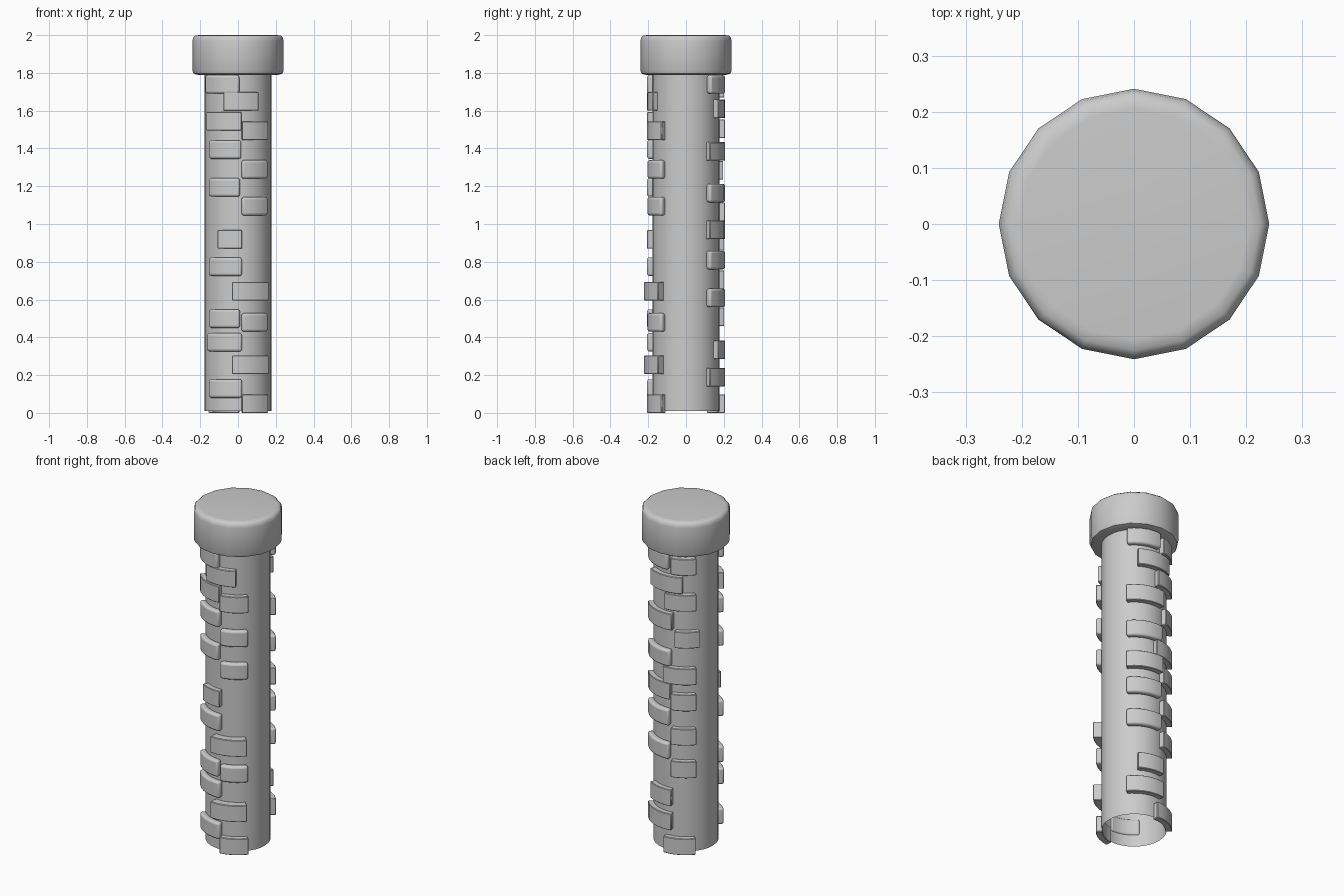
import bpy, bmesh, math

if "Cube" in bpy.data.objects:
    bpy.data.objects.remove(bpy.data.objects["Cube"])


def finish(bm, name, angle=35):
    bmesh.ops.recalc_face_normals(bm, faces=bm.faces[:])
    me = bpy.data.meshes.new(name)
    bm.to_mesh(me)
    bm.free()
    ob = bpy.data.objects.new(name, me)
    bpy.context.collection.objects.link(ob)
    bpy.ops.object.select_all(action='DESELECT')
    ob.select_set(True)
    bpy.context.view_layer.objects.active = ob
    bpy.ops.object.shade_smooth_by_angle(angle=math.radians(angle))
    return ob


def lathe(name, profile, sides, cap):
    # Stacked rings of (radius, z), closed at both ends if cap is set
    bm = bmesh.new()
    rings = [[bm.verts.new((r * math.cos(2 * math.pi * i / sides),
                            r * math.sin(2 * math.pi * i / sides), z))
              for i in range(sides)] for r, z in profile]
    for a, b in zip(rings, rings[1:]):
        for i in range(sides):
            j = (i + 1) % sides
            bm.faces.new((a[i], a[j], b[j], b[i]))
    if cap:
        bm.faces.new(rings[0])
        bm.faces.new(rings[-1])
    return finish(bm, name, 50)


def brick(name, a0, a1, z0, z1, r=0.207, rounded=False):
    # Curved block wrapped around the shaft between two angles
    bm = bmesh.new()
    n = 5
    rows = []
    for i in range(n + 1):
        a = math.radians(a0 + (a1 - a0) * i / n)
        c, s = math.cos(a), math.sin(a)
        rows.append([bm.verts.new((q * c, q * s, z))
                     for q, z in ((0.17, z0), (r, z0), (r, z1), (0.17, z1))])
    for p, q in zip(rows, rows[1:]):
        for k in range(4):
            m = (k + 1) % 4
            bm.faces.new((p[k], p[m], q[m], q[k]))
    bm.faces.new(rows[0])
    bm.faces.new(rows[-1])
    ob = finish(bm, name)
    bev = ob.modifiers.new("bevel", 'BEVEL')
    bev.width = 0.012 if rounded else 0.003
    bev.segments = 3 if rounded else 1
    bev.limit_method = 'ANGLE'
    bev.angle_limit = math.radians(40)


# Open-bottomed shaft
lathe("shaft", [(0.177, 0.01), (0.177, 1.80)], 32, False)

# Sixteen-sided cap with softened rims
lathe("cap", [(0.215, 1.79), (0.235, 1.796), (0.241, 1.81), (0.241, 1.97),
              (0.237, 1.988), (0.225, 1.998), (0.205, 2.0)], 16, True)

# Front bricks: start angle, end angle, bottom, height class
WIDE_R = 0.222
front_left = [(-149, -88, 1.69, 1), (-144, -85, 1.495, 0), (-140, -85, 1.345, 1),
              (-140, -87, 1.145, 1), (-122, -84, 0.87, 0), (-140, -84, 0.725, 1),
              (-140, -87, 0.45, 1), (-144, -84, 0.325, 1), (-140, -84, 0.08, 1)]
front_right = [(-112, -58, 1.60, 0), (-84, -39, 1.445, 0), (-84, -39, 1.24, 1),
               (-84, -39, 1.045, 1), (-98, -42, 0.595, 0), (-84, -39, 0.43, 1),
               (-98, -42, 0.205, 0), (-84, -39, 0.0, 0)]

# Back bricks
back_right = [(39, 96, 1.69, 1), (56, 120, 1.56, 0), (38, 103, 1.335, 0),
              (38, 100, 1.115, 1), (38, 100, 0.92, 0), (38, 98, 0.76, 1),
              (38, 98, 0.56, 1), (56, 102, 0.285, 0), (38, 102, 0.14, 0)]
back_left = [(101, 141, 1.67, 0), (90, 141, 1.455, 0), (107, 147, 1.235, 0),
             (87, 141, 1.015, 0), (101, 141, 0.86, 0), (101, 141, 0.655, 0),
             (101, 141, 0.46, 0), (88, 140, 0.0, 0)]

for label, group in (("front_left", front_left), ("front_right", front_right),
                     ("back_right", back_right), ("back_left", back_left)):
    for i, (a0, a1, z, rounded) in enumerate(group):
        r = WIDE_R if a0 == -98 else 0.207
        brick(f"{label}_brick_{i + 1}", a0, a1, z, z + 0.098, r, bool(rounded))
